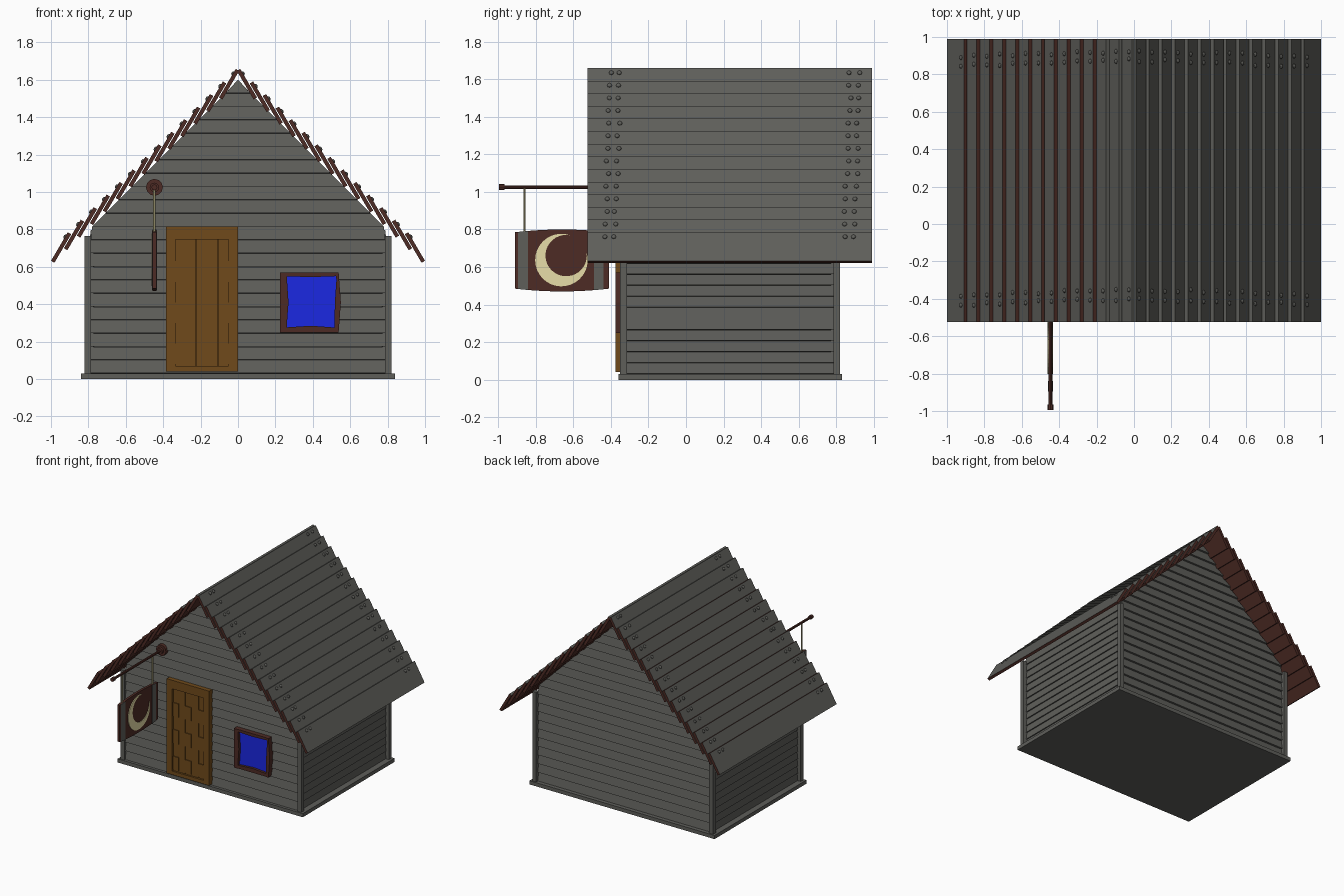
import bpy, bmesh, random
from math import sin, cos, pi, atan2, acos, hypot
from mathutils import Vector, Matrix

random.seed(4)
cube = bpy.data.objects.get("Cube")
if cube:
    bpy.data.objects.remove(cube)


def material(name, rgb):
    m = bpy.data.materials.new(name)
    m.use_nodes = True
    m.diffuse_color = (*rgb, 1)
    m.node_tree.nodes["Principled BSDF"].inputs["Base Color"].default_value = (*rgb, 1)
    return m


GREY = material("weathered_grey", (0.112, 0.112, 0.102))
BROWN = material("dark_brown", (0.074, 0.024, 0.018))
DOOR = material("door_brown", (0.162, 0.068, 0.011))
BLUE = material("window_blue", (0.011, 0.021, 0.76))
CREAM = material("moon_cream", (0.88, 0.8, 0.43))
ROPE = material("rope_tan", (0.45, 0.41, 0.22))


def finish(name, bm, *mats):
    bmesh.ops.recalc_face_normals(bm, faces=bm.faces[:])
    me = bpy.data.meshes.new(name)
    bm.to_mesh(me)
    bm.free()
    for m in mats:
        me.materials.append(m)
    ob = bpy.data.objects.new(name, me)
    bpy.context.collection.objects.link(ob)


AXES = {"x": lambda u, v, t: (t, u, v), "y": lambda u, v, t: (u, t, v), "z": lambda u, v, t: (u, v, t)}


def prism(bm, pts, axis, lo, hi):
    """Extrude a flat outline along one axis; returns its faces."""
    place = AXES[axis]
    a = [bm.verts.new(place(u, v, lo)) for u, v in pts]
    b = [bm.verts.new(place(u, v, hi)) for u, v in pts]
    faces = [bm.faces.new(a), bm.faces.new(b[::-1])]
    for i in range(len(pts)):
        j = (i + 1) % len(pts)
        faces.append(bm.faces.new((a[i], b[i], b[j], a[j])))
    return faces


def rect(u0, u1, v0, v1):
    return [(u0, v0), (u1, v0), (u1, v1), (u0, v1)]


def disc(u, v, r, n=12):
    return [(u + r * cos(2 * pi * i / n), v + r * sin(2 * pi * i / n)) for i in range(n)]


def solid(name, mat, *parts):
    bm = bmesh.new()
    for p in parts:
        prism(bm, *p)
    finish(name, bm, mat)


# Base slab and closed core
solid("base_slab", GREY, (rect(-0.84, 0.84, -0.36, 0.83), "z", 0, 0.03))
solid("house_core", GREY,
      ([(-0.77, 0.02), (0.77, 0.02), (0.77, 0.81), (0, 1.58), (-0.77, 0.81)], "y", -0.315, 0.775))

# Corner posts
solid("corner_posts", GREY,
      *[(rect(min(s * 0.785, s * 0.82), max(s * 0.785, s * 0.82), y, y + 0.035), "z", 0.03, 0.765)
        for s in (-1, 1) for y in (-0.35, 0.785)])


# Lapped wall boards
def siding(name, place, half_width, rows, pitch, lip):
    bm = bmesh.new()
    for k in range(rows):
        z0 = 0.03 + k * pitch
        z1 = z0 + pitch
        profile = [(-0.012, z0), (lip, z0 + 0.002), (0.002, z1), (-0.012, z1)]
        ends = [[bm.verts.new(place(s * half_width(z), d, z)) for d, z in profile] for s in (-1, 1)]
        bm.faces.new(ends[0])
        bm.faces.new(ends[1][::-1])
        for i in range(4):
            j = (i + 1) % 4
            bm.faces.new((ends[0][i], ends[1][i], ends[1][j], ends[0][j]))
    finish(name, bm, GREY)


def gable(z):
    return max(0.002, min(0.785, 1.595 - z))


def side(z):
    return 0.557


siding("front_wall", lambda u, d, z: (u, -0.325 - d, z), gable, 22, 0.0713, 0.016)
siding("back_wall", lambda u, d, z: (u, 0.785 + d, z), gable, 22, 0.0713, 0.016)
siding("left_wall", lambda u, d, z: (0.785 + d, 0.23 + u, z), side, 13, 0.059, 0.009)
siding("right_wall", lambda u, d, z: (-0.785 - d, 0.23 + u, z), side, 13, 0.059, 0.009)

# Roof boards, each tilted more steeply than the slope, with domed nails
BOARDS, THICK = 14, 0.021
for label, s in (("right", -1), ("left", 1)):
    bm, nails = bmesh.new(), bmesh.new()
    along = Vector((-s * 0.506, 0, 0.862))
    out = Vector((s * 0.862, 0, 0.506))
    for i in range(BOARDS):
        t = i / (BOARDS - 1)
        top = Vector((s * (0.91 - 0.898 * t), 0, 0.785 + 0.873 * t))
        low = top - along * 0.177
        corners = [top, low, low - out * THICK, top - out * THICK]
        faces = prism(bm, [(c.x, c.z) for c in corners], "y", -0.525, 0.99)
        bmesh.ops.recalc_face_normals(bm, faces=faces)
        for f in faces:
            f.normal_update()
            grey_edge = f.normal.dot(along) > 0.9 and (s > 0 or i > 10)
            f.material_index = 0 if f.normal.dot(out) > 0.9 or grey_edge else 1
        for y in (-0.43, -0.38, 0.845, 0.895):
            shift = Vector((0, y + 0.03 * t + random.uniform(-0.008, 0.008), 0))
            turn = out.to_track_quat("Z", "Y").to_matrix().to_4x4()
            bmesh.ops.create_uvsphere(
                nails, u_segments=8, v_segments=6, radius=0.013,
                matrix=Matrix.Translation(top - along * 0.028 + shift) @ turn @ Matrix.Diagonal((1, 1, 0.7, 1)))
    finish(label + "_roof_boards", bm, GREY, BROWN)
    finish(label + "_roof_nails", nails, GREY)

# Door: frame, backing, planks and raised panels
solid("door_frame", DOOR,
      (rect(-0.385, -0.335, 0.04, 0.815), "y", -0.375, -0.325),
      (rect(-0.05, 0, 0.04, 0.815), "y", -0.375, -0.325),
      (rect(-0.335, -0.05, 0.745, 0.815), "y", -0.375, -0.325),
      (rect(-0.335, -0.05, 0.04, 0.07), "y", -0.375, -0.325),
      (rect(-0.335, -0.05, 0.07, 0.745), "y", -0.35, -0.325))
columns = (-0.335, -0.223, -0.104)
solid("door_planks", DOOR,
      *[(rect(a, b, 0.07, 0.745), "y", -0.36, -0.345)
        for a, b in zip(columns, (-0.227, -0.108, -0.05))])
solid("door_panels", DOOR,
      *[(rect(x + 0.001, x + 0.053, z, z + 0.11), "y", -0.367, -0.355)
        for x in columns for z in (0.08, 0.3, 0.52)])

# Window: glass and four hand-cut bars
solid("window_glass", BLUE, (rect(0.24, 0.53, 0.27, 0.555), "y", -0.352, -0.325))
solid("window_frame", BROWN,
      ([(0.225, 0.25), (0.262, 0.25), (0.262, 0.3), (0.27, 0.41), (0.262, 0.53), (0.262, 0.57), (0.225, 0.57)],
       "y", -0.375, -0.325),
      ([(0.515, 0.25), (0.538, 0.25), (0.55, 0.41), (0.538, 0.57), (0.522, 0.57), (0.526, 0.53), (0.518, 0.41)],
       "y", -0.375, -0.325),
      ([(0.24, 0.57), (0.24, 0.55), (0.39, 0.545), (0.525, 0.55), (0.525, 0.57)], "y", -0.372, -0.325),
      ([(0.24, 0.25), (0.525, 0.25), (0.525, 0.275), (0.39, 0.285), (0.24, 0.275)], "y", -0.372, -0.325))

# Sign bracket: wall plate, rod and end knob
SX = -0.447
solid("sign_bracket", BROWN,
      (disc(SX, 1.025, 0.045), "y", -0.36, -0.325),
      (disc(SX, 1.025, 0.025), "y", -0.38, -0.36),
      (disc(SX, 1.025, 0.010, 8), "y", -0.98, -0.33),
      (disc(SX, 1.025, 0.016, 8), "y", -0.995, -0.965))
solid("sign_ropes", ROPE, *[(disc(SX, y, 0.007, 6), "z", 0.775, 1.02) for y in (-0.86, -0.47)])


# Hanging sign board with a gently bowed top and bottom
def bow(y):
    return 0.15 + 0.015 * (1 - ((y + 0.66) / 0.25) ** 2)


def band(y0, y1, n=10):
    ys = [y0 + (y1 - y0) * i / n for i in range(n + 1)]
    return [(y, 0.635 - bow(y)) for y in ys] + [(y, 0.635 + bow(y)) for y in ys[::-1]]


solid("sign_board", BROWN, (band(-0.91, -0.41), "x", SX - 0.01, SX + 0.01))
solid("sign_straps", GREY,
      *[(band(a, b, 2), "x", x, x + 0.004)
        for a, b in ((-0.895, -0.84), (-0.49, -0.44)) for x in (SX - 0.013, SX + 0.009)])

# Crescent moon on both faces of the sign
c1, r1, c2, r2 = (-0.663, 0.637), 0.14, (-0.638, 0.661), 0.11
dy, dz = c2[0] - c1[0], c2[1] - c1[1]
d, tilt = hypot(dy, dz), atan2(dz, dy)
reach = (d * d + r1 * r1 - r2 * r2) / (2 * d)


def arc(c, r, start, n=28):
    angles = [tilt + start + (2 * pi - 2 * start) * i / n for i in range(n + 1)]
    return [(c[0] + r * cos(a), c[1] + r * sin(a)) for a in angles]


moon = arc(c1, r1, acos(reach / r1)) + arc(c2, r2, acos((reach - d) / r2))[-2:0:-1]
solid("moon", CREAM, (moon, "x", SX + 0.009, SX + 0.015), (moon, "x", SX - 0.015, SX - 0.009))
